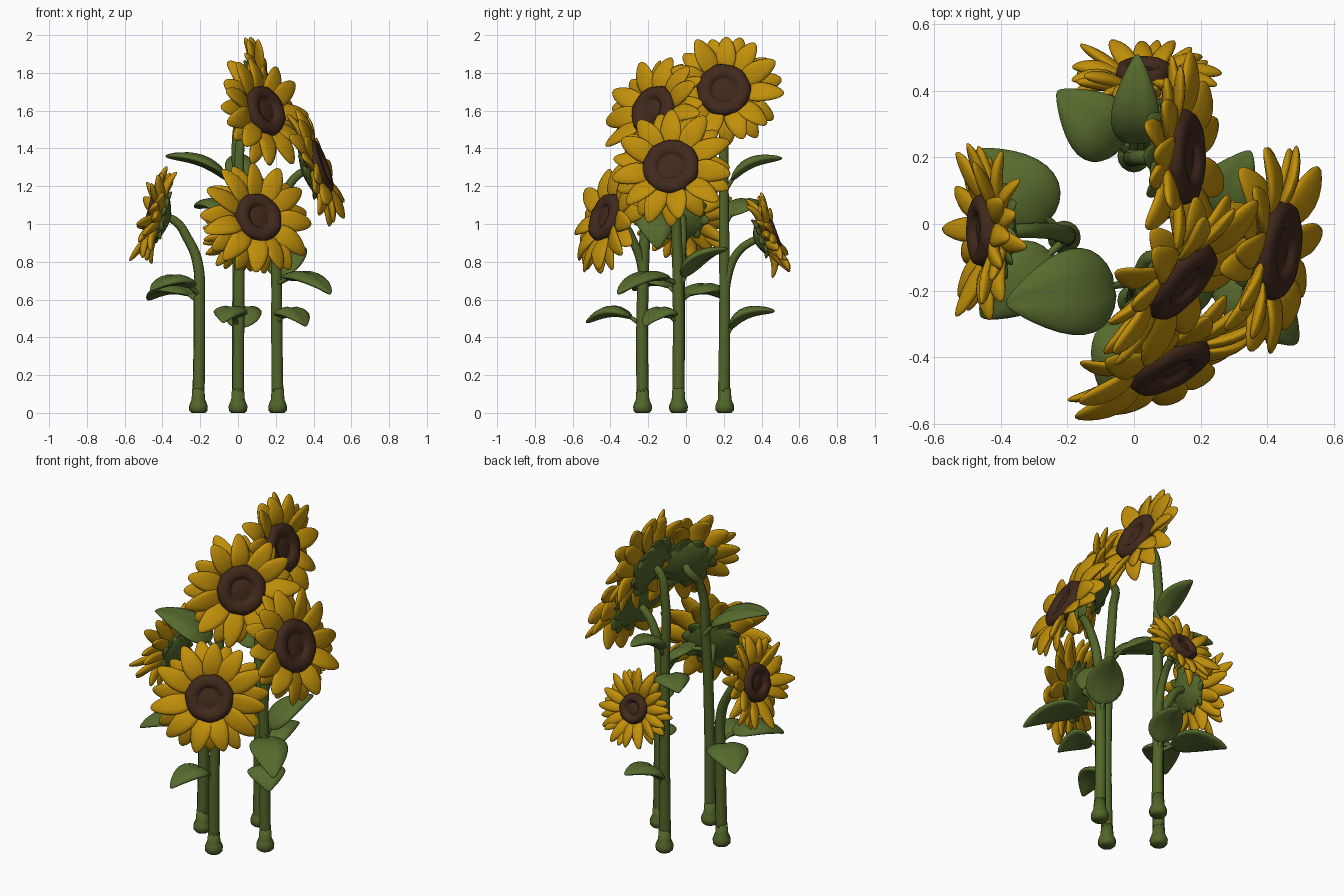
import bpy, bmesh, math, random
from mathutils import Vector, Matrix

if "Cube" in bpy.data.objects:
    bpy.data.objects.remove(bpy.data.objects["Cube"])

random.seed(4)


def mat(name, c):
    m = bpy.data.materials.new(name)
    m.diffuse_color = (*c, 1)
    m.use_nodes = True
    m.node_tree.nodes["Principled BSDF"].inputs["Base Color"].default_value = m.diffuse_color
    return m


YELLOW = mat("petal yellow", (0.53, 0.275, 0.003))
BROWN = mat("seed brown", (0.053, 0.022, 0.012))
STEM = mat("stem green", (0.085, 0.132, 0.022))
LEAF = mat("leaf green", (0.095, 0.148, 0.027))


def finish(bm, name, material, matrix=None):
    me = bpy.data.meshes.new(name)
    bmesh.ops.recalc_face_normals(bm, faces=bm.faces)
    for f in bm.faces:
        f.smooth = True
    bm.to_mesh(me)
    bm.free()
    me.materials.append(material)
    ob = bpy.data.objects.new(name, me)
    if matrix:
        ob.matrix_world = matrix
    bpy.context.collection.objects.link(ob)
    return ob


def blade(bm, place, seg=12, rings=9):
    """Add a lens-shaped solid; place(t, x, y) maps length and section to a point."""
    res = bmesh.ops.create_uvsphere(bm, u_segments=seg, v_segments=rings, radius=1)
    for v in res["verts"]:
        v.co = place((v.co.z + 1) / 2, v.co.x, v.co.y)


def petal_ring(bm, n, r0, r1, w, z0, lift, phase, scatter=0.02, thick=0.02):
    for i in range(n):
        a = phase + 2 * math.pi * i / n + random.uniform(-0.09, 0.09)
        rl = r1 * random.uniform(0.9, 1.0)
        tip = lift + random.uniform(-scatter, scatter)
        twist = random.uniform(-0.35, 0.35)
        rad, tan = Vector((math.cos(a), math.sin(a), 0)), Vector((-math.sin(a), math.cos(a), 0))

        def place(t, x, y):
            x *= w * (1.2 - 0.45 * t)
            z = z0 + tip * t * t + 0.02 * math.sin(math.pi * t)
            z += y * thick + twist * x + 2 * x * x
            return rad * (r0 + (rl - r0) * t) + tan * x + Vector((0, 0, z))
        blade(bm, place, 12, 10)


def lathe(bm, profile, n, wobble=0.0):
    rings = []
    ph = random.uniform(0, 6)
    for r, z in profile:
        if r == 0:
            rings.append([bm.verts.new((0, 0, z))])
            continue
        ring = []
        for i in range(n):
            a = 2 * math.pi * i / n
            k = 1 + wobble * math.sin(7 * a + ph) + wobble * 0.6 * math.sin(11 * a)
            ring.append(bm.verts.new((r * k * math.cos(a), r * k * math.sin(a), z)))
        rings.append(ring)
    for p, q in zip(rings, rings[1:]):
        for i in range(n):
            j = (i + 1) % n
            vs = [p[i % len(p)], p[j % len(p)], q[j % len(q)], q[i % len(q)]]
            bm.faces.new(list(dict.fromkeys(vs)))


def flower(name, centre, normal, radius, disc, count, w, scatter, lift):
    n = Vector(normal).normalized()
    M = Matrix.Translation(Vector(centre) - n * 0.015) @ n.to_track_quat('Z', 'Y').to_matrix().to_4x4()
    # petals in two layers
    bm = bmesh.new()
    petal_ring(bm, count, disc * 0.7, radius, w, -0.01, lift, math.pi / 2, scatter)
    petal_ring(bm, count, disc * 0.7, radius * 0.97, w, -0.035, lift - 0.02, math.pi / 2 + math.pi / count, scatter)
    finish(bm, name + "_petals", YELLOW, M)
    # seed head with raised rim and sunken ring
    bm = bmesh.new()
    prof = [(0, -.03), (.85, -.03), (.98, -.01), (1, .015), (.93, .036), (.78, .044), (.6, .042),
            (.48, .034), (.44, .022), (.4, .022), (.3, .026), (0, .028)]
    lathe(bm, [(r * disc, z) for r, z in prof], 40, 0.016)
    finish(bm, name + "_seed_head", BROWN, M)
    # green calyx behind
    bm = bmesh.new()
    prof = [(0, -.085), (.25, -.083), (.6, -.072), (.95, -.056), (1.08, -.043), (.9, -.028), (0, -.025)]
    lathe(bm, [(r * disc, z) for r, z in prof], 32, 0.03)
    petal_ring(bm, 10, disc * 0.4, disc * 1.4, w * 0.95, -0.066, 0.015, 0.2, 0.01, 0.013)
    finish(bm, name + "_calyx", STEM, M)
    return [Vector(centre) - n * 0.12, Vector(centre) - n * 0.06]


def tube(name, pts, r0, r1, material=STEM):
    cu = bpy.data.curves.new(name, 'CURVE')
    cu.dimensions = '3D'
    cu.bevel_depth = 1
    cu.bevel_resolution = 3
    cu.resolution_u = 6
    cu.use_fill_caps = True
    sp = cu.splines.new('BEZIER')
    sp.bezier_points.add(len(pts) - 1)
    for i, (b, p) in enumerate(zip(sp.bezier_points, pts)):
        b.co = p
        b.handle_left_type = b.handle_right_type = 'AUTO'
        b.radius = r0 + (r1 - r0) * i / (len(pts) - 1)
    cu.materials.append(material)
    ob = bpy.data.objects.new(name, cu)
    bpy.context.collection.objects.link(ob)
    bpy.ops.object.select_all(action='DESELECT')
    ob.select_set(True)
    bpy.context.view_layer.objects.active = ob
    bpy.ops.object.convert(target='MESH')
    bpy.ops.object.shade_smooth()


def leaf(name, start, tip, w=0.105, arch=0.065):
    s, d = Vector(start), Vector(tip) - Vector(start)
    side = d.cross(Vector((0, 0, 1))).normalized()
    up = side.cross(d).normalized()

    def spine(u):
        return s + d * u + up * arch * math.sin(math.pi * u)

    def place(t, x, y):
        x *= w * (1.3 - 0.55 * t) * (1 - 0.35 * t ** 4)
        z = y * 0.028 - 0.9 * x * x + 0.008 * min(1, abs(x) / 0.03)
        return spine(0.2 + 0.8 * t) + side * x + up * z
    bm = bmesh.new()
    blade(bm, place, 20, 14)
    finish(bm, name + "_blade", LEAF)
    tube(name + "_stalk", [spine(u) for u in (0, 0.12, 0.25, 0.4)], 0.013, 0.009, LEAF)


# flower: centre, facing, radius, seed head radius, petal count, petal half width, scatter, lift,
#         stem points, stem radius
flowers = {
    "tall_back_flower": ((.155, .2, 1.71), (.95, 0, .3), .325, .143, 11, .056, .035, .03,
                         [(0, .2, .02), (0, .205, .6), (0, .2, 1.15), (0, .2, 1.52)], .033),
    "tall_front_flower": ((.145, -.175, 1.6), (.71, -.62, .33), .335, .138, 11, .056, .035, .015,
                          [(0, -.23, .02), (.005, -.23, .6), (.01, -.2, 1.15), (.02, -.155, 1.47)], .033),
    "right_flower": ((.435, -.08, 1.305), (.92, -.13, .34), .34, .15, 11, .058, .03, .015,
                     [(.21, -.04, .02), (.205, -.04, .6), (.21, -.05, .95), (.25, -.06, 1.16)], .033),
    "front_flower": ((.11, -.43, 1.035), (.45, -.83, .33), .335, .133, 11, .056, .03, .005,
                     [(0, -.23, .6), (.01, -.235, .78), (.035, -.28, .91)], .026),
    "left_flower": ((-.455, -.02, 1.05), (-.97, 0, .25), .275, .11, 14, .037, .05, .045,
                    [(-.21, -.04, .02), (-.205, -.035, .55), (-.215, -.03, .8), (-.265, -.02, .92)], .033),
    "back_flower": ((.03, .455, .945), (0, .94, .34), .238, .085, 14, .031, .05, .045,
                    [(0, .2, .5), (.005, .225, .74), (.015, .275, .85)], .024),
}
for name, (c, n, r, disc, count, w, scat, lift, path, sr) in flowers.items():
    ends = flower(name, c, n, r, disc, count, w, scat, lift)
    tube(name + "_stem", [Vector(p) for p in path] + ends, sr, 0.02)

# swollen feet of the four main stems
for i, (x, y) in enumerate([(0, .205), (0, -.23), (.21, -.04), (-.21, -.04)]):
    bm = bmesh.new()
    lathe(bm, [(0, 0), (.036, 0), (.048, .012), (.05, .035), (.044, .052), (.036, .07), (.032, .13), (0, .13)], 16)
    finish(bm, f"stem_foot_{i + 1}", STEM, Matrix.Translation((x, y, 0)))

# leaves: start on the stem, tip, half width
leaves = [
    ((0, .2, 1.16), (.01, .51, 1.35), .07),
    ((0, .2, .98), (-.23, .4, 1.09), .1),
    ((0, .2, .38), (.08, .47, .54), .09),
    ((0, -.175, 1.16), (-.385, -.24, 1.36), .125),
    ((0, -.2, 1.06), (.24, -.15, .87), .1),
    ((0, -.23, .46), (-.08, -.53, .48), .085),
    ((.2, -.04, .68), (.49, -.36, .63), .1),
    ((.2, -.04, .64), (.35, .22, .87), .1),
    ((.2, -.04, .47), (.36, -.22, .46), .1),
    ((-.2, -.04, .58), (-.48, .22, .6), .11),
    ((-.2, -.04, .62), (-.46, -.28, .65), .1),
]
for i, (a, b, w) in enumerate(leaves):
    leaf(f"leaf_{i + 1}", a, b, w)
